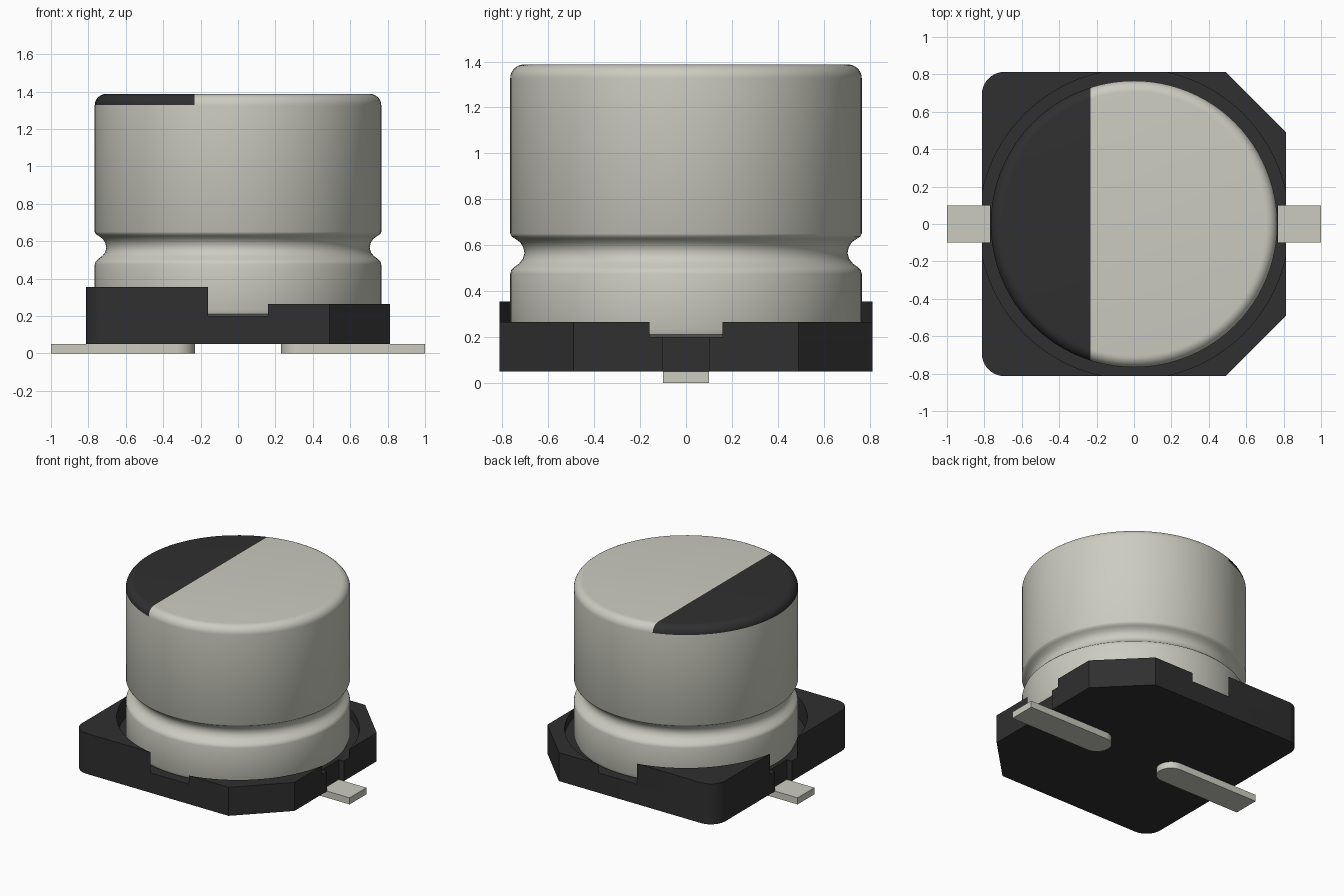
import bpy, bmesh, math

cube = bpy.data.objects.get("Cube")
if cube:
    bpy.data.objects.remove(cube, do_unlink=True)


def material(name, rgb):
    m = bpy.data.materials.new(name)
    m.use_nodes = True
    m.diffuse_color = (*rgb, 1)
    bsdf = next(n for n in m.node_tree.nodes if n.type == 'BSDF_PRINCIPLED')
    bsdf.inputs["Base Color"].default_value = (*rgb, 1)
    bsdf.inputs["Roughness"].default_value = 0.6
    return m


METAL = material("light metal", (0.60, 0.60, 0.53))
BLACK = material("black plastic", (0.029, 0.029, 0.029))


def finish(bm, name, mats, angle=30):
    bmesh.ops.recalc_face_normals(bm, faces=bm.faces)
    mesh = bpy.data.meshes.new(name)
    bm.to_mesh(mesh)
    bm.free()
    for m in mats:
        mesh.materials.append(m)
    ob = bpy.data.objects.new(name, mesh)
    bpy.context.collection.objects.link(ob)
    bpy.ops.object.select_all(action='DESELECT')
    ob.select_set(True)
    bpy.context.view_layer.objects.active = ob
    bpy.ops.object.shade_smooth_by_angle(angle=math.radians(angle))
    return ob


def prism(name, outline, z0, z1, mat):
    bm = bmesh.new()
    face = bm.faces.new([bm.verts.new((x, y, z0)) for x, y in outline])
    top = bmesh.ops.extrude_face_region(bm, geom=[face])
    verts = [v for v in top["geom"] if isinstance(v, bmesh.types.BMVert)]
    bmesh.ops.translate(bm, verts=verts, vec=(0, 0, z1 - z0))
    return finish(bm, name, [mat])


def arc(cx, cy, r, a0, a1, n):
    return [(cx + r * math.cos(math.radians(a0 + (a1 - a0) * i / n)),
             cy + r * math.sin(math.radians(a0 + (a1 - a0) * i / n))) for i in range(n + 1)]


def flip(pts, sx, sy):
    return [(x * sx, y * sy) for x, y in pts]


H = 0.813            # half width of the base
CH = 0.49            # start of the chamfer
R = 0.12             # rounded corner radius
NOTCH = 0.16         # where the round seat breaks through the sides
SEAT = math.hypot(H, NOTCH)
A = math.degrees(math.asin(NOTCH / SEAT))
FLOOR = 0.2

# Base plate, with a shallow lead slot in the left and right edges
rounded = arc(-H + R, H - R, R, 90, 180, 10)
upper = [(0.77, 0.1), (H, 0.1), (H, CH), (CH, H)] + rounded + [(-H, 0.1), (-0.77, 0.1)]
prism("base_plate", upper + flip(upper, 1, -1)[::-1], 0.05, FLOOR, BLACK)

# Corner walls around the round seat: low chamfered pair, tall rounded pair
low = [(H, CH), (CH, H)] + arc(0, 0, SEAT, 90 - A, A, 20)
tall = rounded + arc(0, 0, SEAT, 180 - A, 90 + A, 20)
for side, sy in (("back", 1), ("front", -1)):
    prism(side + "_low_corner_wall", flip(low, 1, sy), FLOOR, 0.265, BLACK)
    prism(side + "_tall_corner_wall", flip(tall, 1, sy), FLOOR, 0.355, BLACK)

# Leads with a rounded inner end
lead = [(1.0, -0.1), (1.0, 0.1)] + arc(0.33, 0, 0.1, 90, 270, 16)
for name, sx in (("left_lead", 1), ("right_lead", -1)):
    prism(name, flip(lead, sx, 1), 0, 0.05, METAL)

# Can: lathed profile with a crimped groove and rounded rims
CR, TOP, BEV = 0.766, 1.387, 0.06
profile = [(0.735, FLOOR), (0.757, 0.21), (CR, 0.235),
           (CR, 0.475), (0.762, 0.49), (0.75, 0.503), (0.727, 0.52), (0.711, 0.54), (0.704, 0.565),
           (0.709, 0.59), (0.722, 0.612), (0.745, 0.628), (0.76, 0.638), (CR, 0.65)]
profile += arc(CR - BEV, TOP - BEV, BEV, 0, 90, 8)
SEG = 96
bm = bmesh.new()
rings = [[bm.verts.new((r * math.cos(2 * math.pi * i / SEG), r * math.sin(2 * math.pi * i / SEG), z))
          for i in range(SEG)] for r, z in profile]
for a, b in zip(rings, rings[1:]):
    for i in range(SEG):
        j = (i + 1) % SEG
        bm.faces.new((a[i], a[j], b[j], b[i]))
bm.faces.new(rings[0][::-1])
bm.faces.new(rings[-1])

# Dark polarity mark: cut the top and its rim along a straight line
MARK = -0.233
cap = [f for f in bm.faces if f.calc_center_median().z > TOP - BEV]
geom = cap + list({e for f in cap for e in f.edges}) + list({v for f in cap for v in f.verts})
bmesh.ops.bisect_plane(bm, geom=geom, dist=1e-5, plane_co=(MARK, 0, 0), plane_no=(1, 0, 0))
for f in bm.faces:
    c = f.calc_center_median()
    if c.z > TOP - BEV and c.x < MARK:
        f.material_index = 1
finish(bm, "can", [METAL, BLACK], 40)
